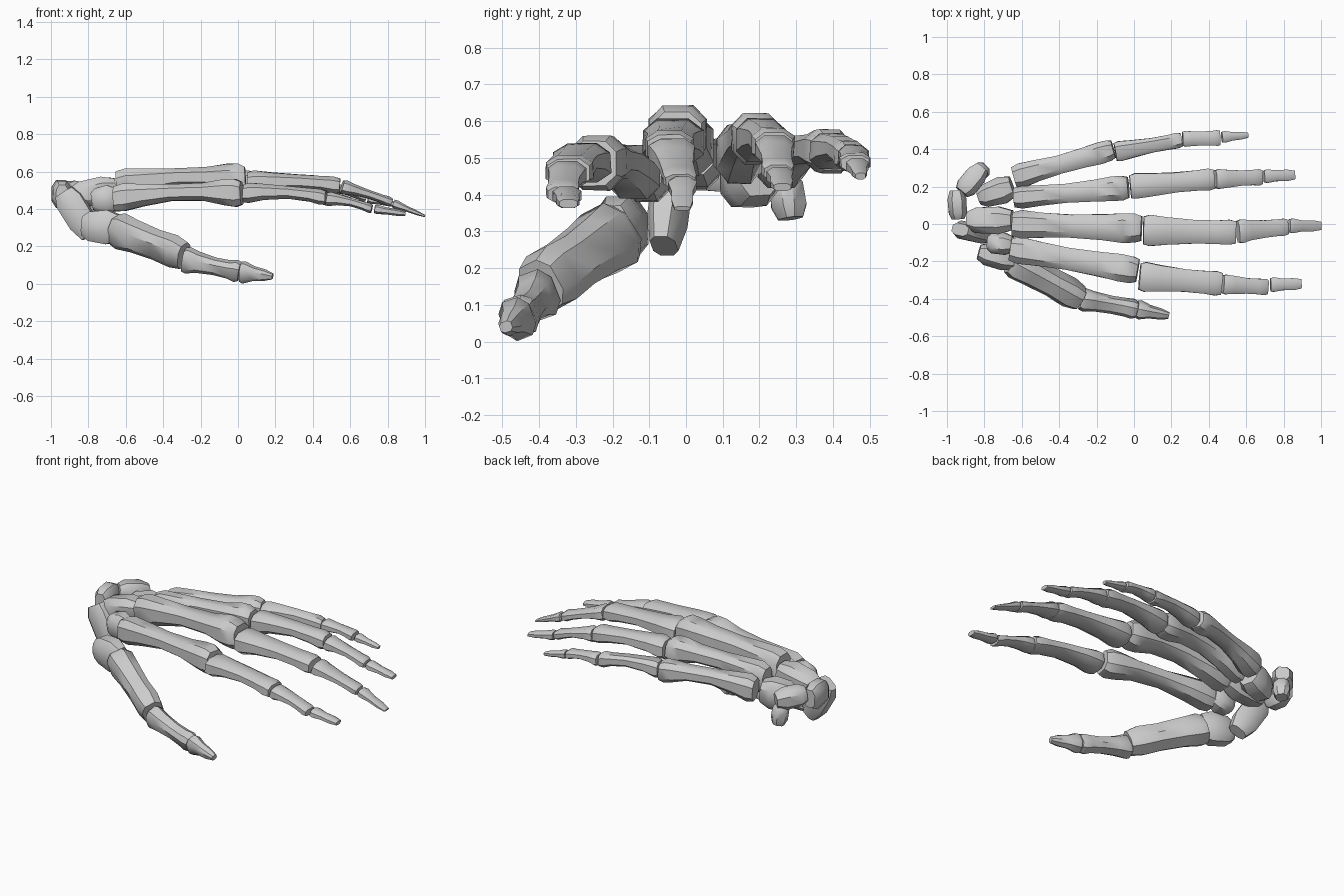
import bpy, bmesh, math, random
from mathutils import Vector

if "Cube" in bpy.data.objects:
    bpy.data.objects.remove(bpy.data.objects["Cube"])

random.seed(4)
SIDES = 8

# Profiles: (position along bone, width factor, height factor)
METACARPAL = [(0, .85, .88), (.07, 1, 1), (.22, .9, .8), (.45, .8, .6), (.7, .88, .64),
              (.86, 1, .93), (.95, .98, 1), (1, .82, .82)]
PHALANX = [(0, .88, .88), (.07, 1, 1), (.25, .92, .82), (.55, .86, .7), (.8, .92, .8),
           (.93, 1, 1), (1, .9, .87)]
THUMB = [(0, .85, .85), (.08, 1, 1), (.3, .93, .92), (.6, .9, .88), (.85, 1, 1), (1, .85, .85)]
TIP = [(0, .85, .85), (.1, 1, 1), (.4, .85, .82), (.75, .95, .85), (1, .78, .6)]
STONE = [(0, .65, .65), (.2, .97, .95), (.7, 1, 1), (1, .7, .7)]


def bone(name, a, b, start, end, profile, bow=0, roll=0, jitter=.03):
    """Loft a faceted bone from a to b; start and end are (width, height)."""
    a, b = Vector(a), Vector(b)
    axis = (b - a).normalized()
    side = Vector((0, 0, 1)).cross(axis).normalized()
    up = axis.cross(side)
    r = math.radians(roll)
    u = side * math.cos(r) + up * math.sin(r)
    v = up * math.cos(r) - side * math.sin(r)
    bm = bmesh.new()
    rings = []
    for t, fw, fh in profile:
        c = a.lerp(b, t) + Vector((0, 0, bow * math.sin(math.pi * t)))
        w = (start[0] + (end[0] - start[0]) * t) * fw / 1.9
        h = (start[1] + (end[1] - start[1]) * t) * fh / 1.9
        ring = []
        for i in range(SIDES):
            ang = 2 * math.pi * (i + .5) / SIDES
            x, y = math.cos(ang), math.sin(ang)
            x = math.copysign(abs(x) ** .75, x)
            y = math.copysign(abs(y) ** .75, y)
            k = 1 + random.uniform(-jitter, jitter)
            ring.append(bm.verts.new(c + u * (x * w * k) + v * (y * h * k)))
        rings.append(ring)
    for p, q in zip(rings, rings[1:]):
        for i in range(SIDES):
            j = (i + 1) % SIDES
            bm.faces.new((p[i], p[j], q[j], q[i]))
    bm.faces.new(rings[0][::-1])
    bm.faces.new(rings[-1])
    bmesh.ops.recalc_face_normals(bm, faces=bm.faces)
    me = bpy.data.meshes.new(name)
    bm.to_mesh(me)
    bm.free()
    ob = bpy.data.objects.new(name, me)
    bpy.context.collection.objects.link(ob)
    bpy.ops.object.select_all(action='DESELECT')
    ob.select_set(True)
    bpy.context.view_layer.objects.active = ob
    bpy.ops.object.shade_smooth_by_angle(angle=math.radians(40))


# Index finger
bone("index_metacarpal", (-.66, -.135, .455), (.02, -.25, .485), (.145, .15), (.15, .15), METACARPAL, .02)
bone("index_proximal", (.03, -.28, .485), (.47, -.32, .46), (.16, .11), (.13, .085), PHALANX, .018)
bone("index_middle", (.475, -.322, .455), (.715, -.338, .4), (.11, .08), (.085, .05), PHALANX, .012)
bone("index_tip", (.73, -.325, .4), (.895, -.32, .375), (.08, .05), (.065, .04), TIP)

# Middle finger
bone("middle_metacarpal", (-.65, 0, .525), (.04, -.025, .56), (.15, .17), (.16, .16), METACARPAL, .028)
bone("middle_proximal", (.05, -.035, .54), (.545, -.045, .525), (.17, .13), (.13, .09), PHALANX, .015)
bone("middle_middle", (.555, -.04, .52), (.82, -.015, .435), (.13, .08), (.09, .05), PHALANX, .005)
bone("middle_tip", (.83, -.01, .43), (1, -.01, .362), (.08, .05), (.055, .02), TIP)

# Ring finger
bone("ring_metacarpal", (-.64, .14, .5), (-.03, .195, .55), (.12, .16), (.135, .14), METACARPAL, .028)
bone("ring_proximal", (-.02, .2, .545), (.43, .24, .53), (.14, .12), (.115, .09), PHALANX, .02)
bone("ring_middle", (.435, .24, .525), (.685, .25, .46), (.11, .08), (.085, .05), PHALANX, .01)
bone("ring_tip", (.695, .255, .455), (.86, .262, .42), (.075, .05), (.06, .035), TIP)

# Little finger
bone("little_metacarpal", (-.64, .25, .48), (-.11, .4, .515), (.135, .14), (.115, .12), METACARPAL, .025)
bone("little_proximal", (-.1, .385, .515), (.255, .45, .5), (.11, .1), (.08, .08), PHALANX, .02)
bone("little_middle", (.26, .455, .5), (.46, .46, .485), (.085, .07), (.085, .05), PHALANX, .01)
bone("little_tip", (.47, .465, .48), (.61, .475, .45), (.065, .045), (.035, .03), TIP)

# Thumb
bone("thumb_metacarpal", (-.66, -.19, .29), (-.29, -.395, .15), (.155, .19), (.14, .165), THUMB, .005, 25)
bone("thumb_proximal", (-.29, -.4, .13), (.01, -.455, .065), (.11, .135), (.095, .11), PHALANX, 0, 20)
bone("thumb_tip", (.015, -.455, .065), (.185, -.49, .04), (.095, .12), (.045, .05), TIP, 0, 20)

# Wrist bones
bone("capitate", (-.89, .02, .47), (-.65, .02, .51), (.14, .14), (.15, .16), STONE)
bone("lunate", (-.94, .025, .48), (-.95, .18, .48), (.1, .15), (.1, .15), STONE)
bone("scaphoid", (-.93, -.03, .49), (-.79, -.06, .26), (.1, .16), (.1, .14), STONE)
bone("triquetrum", (-.92, .17, .5), (-.81, .3, .48), (.12, .12), (.11, .11), STONE)
bone("pisiform", (-.83, .27, .45), (-.815, .285, .335), (.09, .09), (.09, .09), STONE)
bone("hamate", (-.83, .14, .44), (-.65, .2, .46), (.12, .16), (.16, .18), STONE)
bone("trapezoid", (-.78, -.1, .44), (-.65, -.11, .46), (.11, .14), (.12, .15), STONE)
bone("trapezium", (-.83, -.15, .31), (-.64, -.2, .3), (.12, .16), (.13, .2), STONE)
